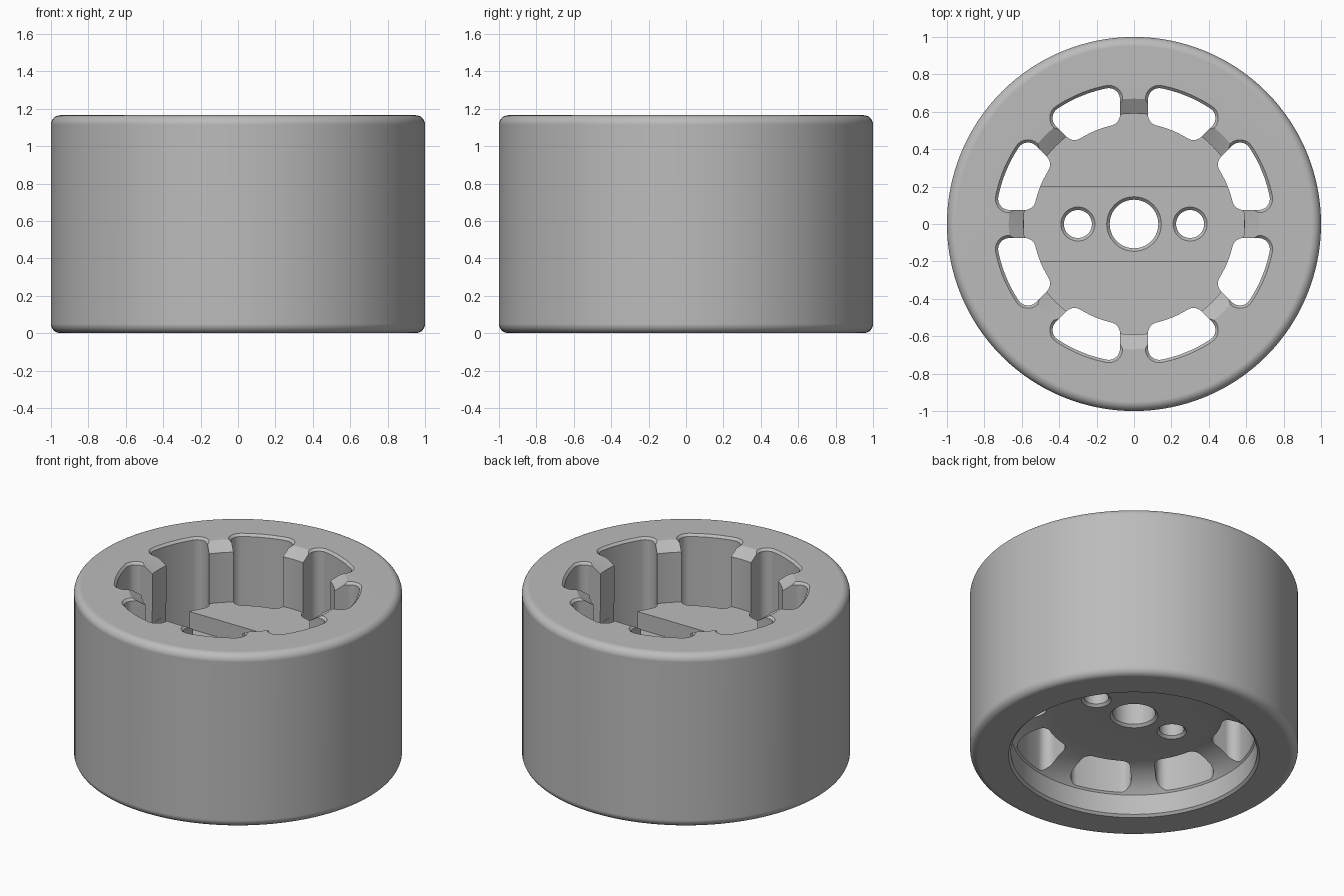
import bpy, bmesh, math
from math import sin, cos, pi, radians
from mathutils import Matrix

cube = bpy.data.objects.get("Cube")
if cube:
    bpy.data.objects.remove(cube)

HEIGHT, FILLET = 1.165, 0.05
PAD_TOP, SLOT_FLOOR, HUB_BOTTOM = 0.78, 0.665, 0.275
BORE, RECESS = 0.59, 0.75

grey = bpy.data.materials.new("plain_grey")
grey.use_nodes = True
grey.diffuse_color = (0.5, 0.5, 0.5, 1)
grey.node_tree.nodes["Principled BSDF"].inputs["Base Color"].default_value = (0.5, 0.5, 0.5, 1)


def finish(bm, name):
    bmesh.ops.recalc_face_normals(bm, faces=bm.faces)
    mesh = bpy.data.meshes.new(name)
    bm.to_mesh(mesh)
    bm.free()
    mesh.materials.append(grey)
    obj = bpy.data.objects.new(name, mesh)
    bpy.context.collection.objects.link(obj)
    return obj


def revolve(name, profile, steps, x=0):
    """Spin an (r, z) profile, which starts and ends on the axis."""
    bm = bmesh.new()
    verts = [bm.verts.new((r, 0, z)) for r, z in profile]
    edges = [bm.edges.new(pair) for pair in zip(verts, verts[1:])]
    bmesh.ops.spin(bm, geom=verts + edges, cent=(0, 0, 0), axis=(0, 0, 1),
                   angle=2 * pi, steps=steps)
    bmesh.ops.remove_doubles(bm, verts=bm.verts, dist=0.0005)
    bmesh.ops.translate(bm, verts=bm.verts, vec=(x, 0, 0))
    return finish(bm, name)


def arc(cx, cy, r, start, end, n):
    return [(cx + r * cos(start + (end - start) * i / n),
             cy + r * sin(start + (end - start) * i / n)) for i in range(n + 1)]


def opening_outline(grow):
    """Rounded sector between two spokes, enlarged by grow."""
    inner, outer, half_spoke, rnd = 0.54, 0.74, 0.075, 0.06
    q = rnd + grow
    ro, ri, span = outer - rnd, inner + rnd, pi / 4
    to = math.asin((half_spoke + rnd) / ro)
    ti = math.asin((half_spoke + rnd) / ri)

    def corner(r, t, a, b):
        return arc(r * cos(t), r * sin(t), q, a, b, 8)

    return (corner(ro, to, -pi / 2, to)
            + arc(0, 0, ro + q, to, span - to, 10)[1:-1]
            + corner(ro, span - to, span - to, span + pi / 2)
            + corner(ri, span - ti, span + pi / 2, span - ti + pi)
            + arc(0, 0, ri - q, span - ti, ti, 6)[1:-1]
            + corner(ri, ti, ti + pi, pi * 1.5))


def opening_cutter(turn):
    bm = bmesh.new()
    levels = [(0.05, 0), (HEIGHT - 0.015, 0), (HEIGHT, 0.015), (HEIGHT + 0.02, 0.035)]
    rings = [[bm.verts.new((x, y, z)) for x, y in opening_outline(g)] for z, g in levels]
    n = len(rings[0])
    for low, high in zip(rings, rings[1:]):
        for i in range(n):
            j = (i + 1) % n
            bm.faces.new((low[i], low[j], high[j], high[i]))
    bm.faces.new(rings[0][::-1])
    bm.faces.new(rings[-1])
    bmesh.ops.rotate(bm, verts=bm.verts, matrix=Matrix.Rotation(turn, 3, 'Z'))
    return finish(bm, "opening_cutter")


def hole_cutter(x, r, c=0.016):
    """Drill with a chamfer at both faces of the hub."""
    return revolve("hole_cutter", [
        (0, HUB_BOTTOM - c), (r + 2 * c, HUB_BOTTOM - c), (r, HUB_BOTTOM + c),
        (r, SLOT_FLOOR - c), (r + 2 * c, SLOT_FLOOR + c), (0, SLOT_FLOOR + c)], 48, x)


# Wheel body: outer drum, top bore, hub plate and bottom recess in one profile
hub_under = [(RECESS, 0.15), (0.72, 0.185), (0.68, 0.215), (0.63, 0.243),
             (0.57, 0.263), (0.48, HUB_BOTTOM)]
profile = ([(0, HUB_BOTTOM)] + hub_under[::-1]
           + [(RECESS, 0.015), (RECESS + 0.015, 0)]
           + arc(1 - FILLET, FILLET, FILLET, -pi / 2, 0, 8)
           + arc(1 - FILLET, HEIGHT - FILLET, FILLET, 0, pi / 2, 8)
           + [(0.67, HEIGHT), (BORE, HEIGHT - 0.05), (BORE, PAD_TOP), (0, PAD_TOP)])
wheel = revolve("wheel", profile, 128)

# Cutters: straight slot across the hub, three holes, eight openings
bm = bmesh.new()
bmesh.ops.create_cube(bm, size=1)
bmesh.ops.scale(bm, verts=bm.verts, vec=(2 * BORE - 0.004, 0.4, 0.2))
bmesh.ops.translate(bm, verts=bm.verts, vec=(0, 0, SLOT_FLOOR + 0.1))
cutters = [opening_cutter(i * pi / 4) for i in range(8)]
cutters.append(finish(bm, "slot_cutter"))
cutters += [hole_cutter(0, 0.13), hole_cutter(0.3, 0.075), hole_cutter(-0.3, 0.075)]

bpy.ops.object.select_all(action='DESELECT')
bpy.context.view_layer.objects.active = wheel
wheel.select_set(True)
for cutter in cutters:
    cutter.hide_render = True
    mod = wheel.modifiers.new("cut", 'BOOLEAN')
    mod.operation = 'DIFFERENCE'
    mod.solver = 'EXACT'
    mod.object = cutter
    bpy.ops.object.modifier_apply(modifier=mod.name)
    bpy.data.objects.remove(cutter)

bpy.ops.object.shade_smooth_by_angle(angle=radians(25))
weighted = wheel.modifiers.new("even_shading", 'WEIGHTED_NORMAL')
weighted.keep_sharp = True
